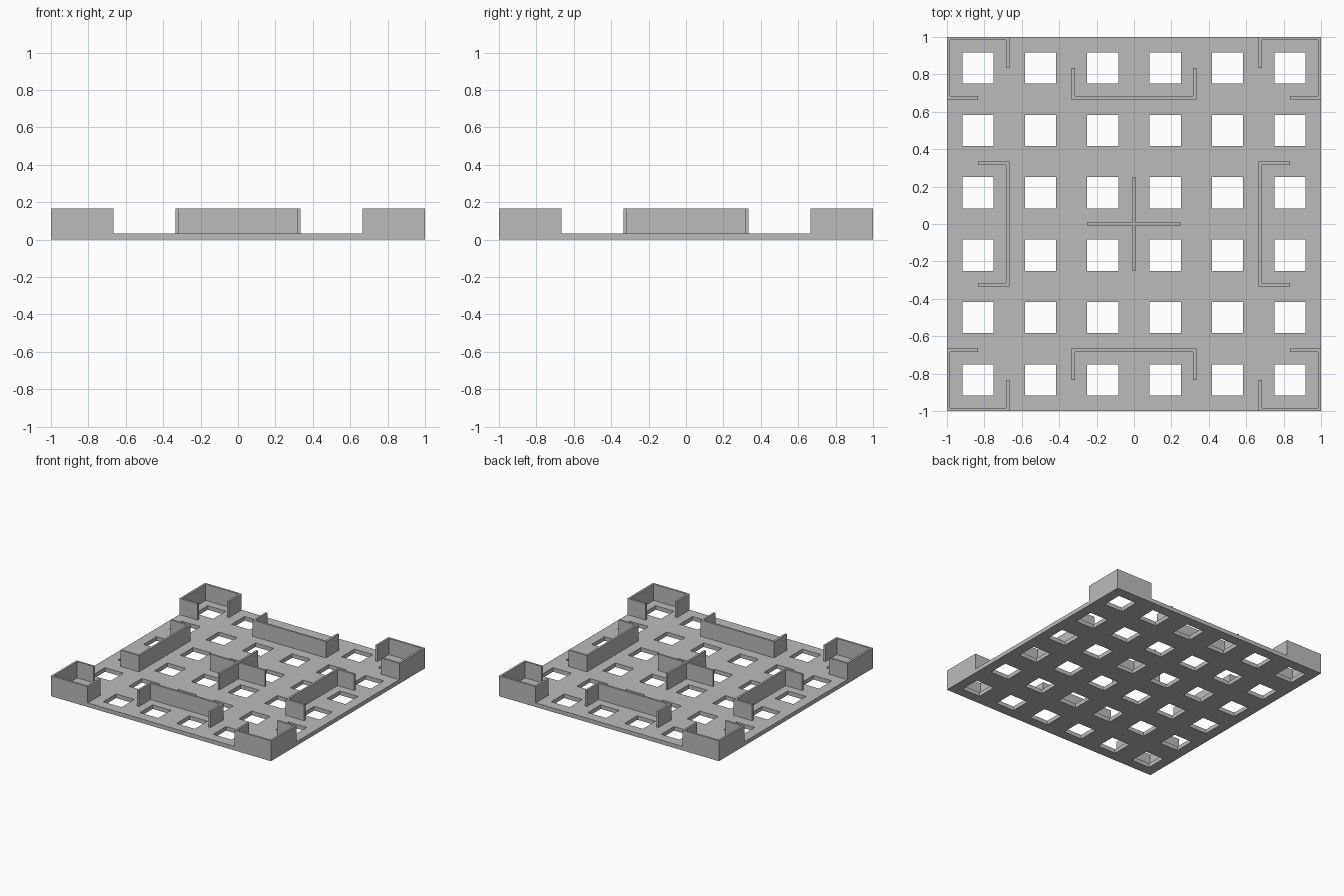
import bpy
import bmesh
from math import pi
from mathutils import Matrix, Vector

cube = bpy.data.objects.get("Cube")
if cube:
    bpy.data.objects.remove(cube, do_unlink=True)

CELL = 1 / 12            # half the width of a hole
BASE = CELL * 0.4        # plate thickness
TOP = CELL * 2           # top of the walls
T = CELL / 5             # wall thickness
IN, MID, OUT = CELL * 8, CELL * 10, 1.0
HALF = CELL * 4

grey = bpy.data.materials.new("plain grey")
grey.use_nodes = True
color = (0.5, 0.5, 0.5, 1)
grey.diffuse_color = color
grey.node_tree.nodes["Principled BSDF"].inputs["Base Color"].default_value = color


def finish(name, bm):
    """Turn a bmesh into a flat-shaded grey object."""
    bmesh.ops.recalc_face_normals(bm, faces=bm.faces)
    mesh = bpy.data.meshes.new(name)
    bm.to_mesh(mesh)
    bm.free()
    mesh.materials.append(grey)
    obj = bpy.data.objects.new(name, mesh)
    bpy.context.collection.objects.link(obj)


def raise_faces(bm, height):
    """Extrude every face of the bmesh straight up."""
    result = bmesh.ops.extrude_face_region(bm, geom=bm.faces[:], use_keep_orig=True)
    verts = [g for g in result["geom"] if isinstance(g, bmesh.types.BMVert)]
    bmesh.ops.translate(bm, verts=verts, vec=(0, 0, height))


def wall(name, outline, turn=0):
    """Upright wall from a plan outline, turned by quarter turns."""
    bm = bmesh.new()
    bm.faces.new([bm.verts.new((x, y, BASE)) for x, y in outline])
    raise_faces(bm, TOP - BASE)
    bm.transform(Matrix.Rotation(turn * pi / 2, 4, "Z"))
    finish(name, bm)


# Perforated plate: square holes two cells wide, every four cells
bm = bmesh.new()
bmesh.ops.create_grid(bm, x_segments=24, y_segments=24, size=1)


def in_hole(face):
    c = face.calc_center_median()
    return all(int((v + 1) / CELL) % 4 in (1, 2) for v in (c.x, c.y))


bmesh.ops.delete(bm, geom=[f for f in bm.faces if in_hole(f)], context="FACES")
raise_faces(bm, BASE)
finish("base_plate", bm)

# Corner brackets wrap each corner and turn inward at both ends
corner = [(IN, MID), (IN, OUT), (OUT, OUT), (OUT, IN), (MID, IN),
          (MID, IN + T), (OUT - T, IN + T), (OUT - T, OUT - T),
          (IN + T, OUT - T), (IN + T, MID)]
for i, side in enumerate(("back_left", "back_right", "front_right", "front_left")):
    wall(side + "_corner_wall", corner, i)

# Channel walls open toward the middle of each edge
channel = [(-HALF, MID), (-HALF, IN), (HALF, IN), (HALF, MID),
           (HALF - T, MID), (HALF - T, IN + T), (T - HALF, IN + T), (T - HALF, MID)]
for i, side in enumerate(("back", "right", "front", "left")):
    wall(side + "_channel_wall", channel, i)

# Central cross divider
arm = [Vector((T / 2, CELL * 3)), Vector((-T / 2, CELL * 3)), Vector((-T / 2, T / 2))]
wall("center_cross", [Matrix.Rotation(i * pi / 2, 2) @ p for i in range(4) for p in arm])
